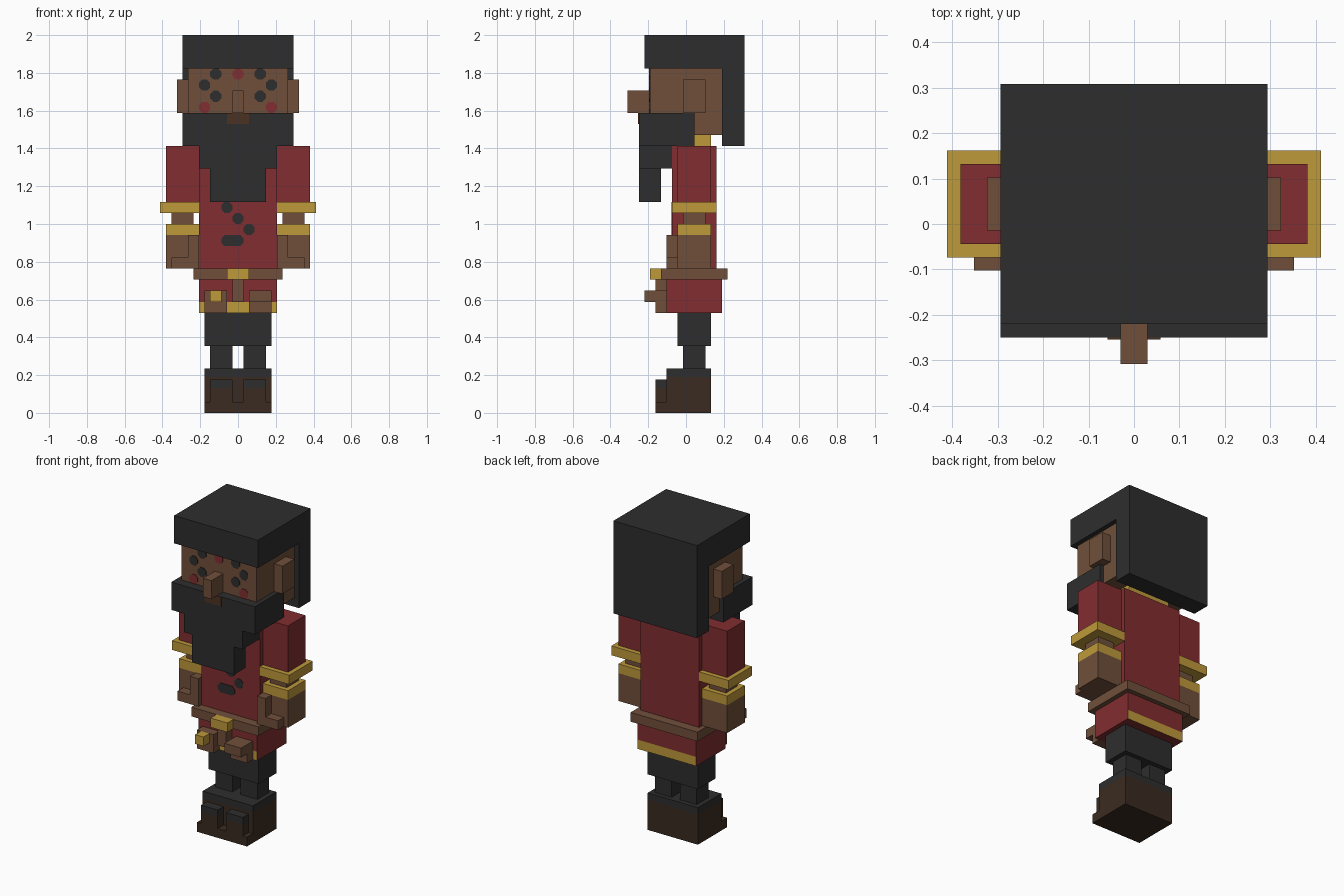
import bpy, bmesh
from mathutils import Vector

default_cube = bpy.data.objects.get("Cube")
if default_cube:
    bpy.data.objects.remove(default_cube, do_unlink=True)

UNIT = 1 / 34  # one grid step; the figure is 68 steps tall


def material(name, red, green, blue):
    mat = bpy.data.materials.new(name)
    mat.use_nodes = True
    colour = (red, green, blue, 1)
    mat.diffuse_color = colour
    for node in mat.node_tree.nodes:
        if node.type == 'BSDF_PRINCIPLED':
            node.inputs["Base Color"].default_value = colour
            node.inputs["Roughness"].default_value = 0.9
    return mat


black = material("charcoal", .027, .027, .027)
red = material("crimson", .22, .026, .029)
brown = material("skin_brown", .16, .078, .043)
gold = material("gold", .52, .32, .043)
leather = material("dark_leather", .043, .024, .015)
lip = material("lip_brown", .07, .032, .016)


def point(x, y, z):
    return Vector((x, y - .5, z)) * UNIT


def finish(name, bm, *mats):
    bmesh.ops.recalc_face_normals(bm, faces=bm.faces)
    mesh = bpy.data.meshes.new(name)
    bm.to_mesh(mesh)
    bm.free()
    for mat in mats:
        mesh.materials.append(mat)
    obj = bpy.data.objects.new(name, mesh)
    bpy.context.collection.objects.link(obj)
    return obj


def box(name, mat, xs, ys, zs):
    """Block spanning the given grid ranges."""
    bm = bmesh.new()
    bmesh.ops.create_cube(bm, size=1)
    low, high = (point(*corner) for corner in zip(xs, ys, zs))
    for v in bm.verts:
        v.co = (low + high) / 2 + v.co * (high - low)
    return finish(name, bm, mat)


def centred(name, mat, half, ys, zs):
    return box(name, mat, (-half, half), ys, zs)


def pair(name, mat, xs, ys, zs):
    box("left_" + name, mat, xs, ys, zs)
    box("right_" + name, mat, (-xs[1], -xs[0]), ys, zs)


def spot(name, mat, x, z, y, half=1):
    """Thin plate with cut corners, lying on a front surface."""
    bm = bmesh.new()
    cut = half - .6
    outline = [(half, -.4), (half, .4), (cut, 1), (-cut, 1),
               (-half, .4), (-half, -.4), (-cut, -1), (cut, -1)]
    face = bm.faces.new([bm.verts.new(point(x + a, y, z + b)) for a, b in outline])
    result = bmesh.ops.extrude_face_region(bm, geom=[face])
    for v in result["geom"]:
        if isinstance(v, bmesh.types.BMVert):
            v.co.y -= .004
    return finish(name, bm, mat)


# Head, hair and beard
centred("head", brown, 9, (-6, 7), (50, 62))
pair("ear", brown, (9, 11), (0, 4), (54, 60))
centred("nose", brown, 1, (-10, -6), (54, 58))
centred("hair_cap", black, 10, (-7, 11), (62, 68))
centred("hair_back", black, 10, (7, 11), (48, 62))
centred("beard_upper", black, 10, (-8, 2), (48, 54))
centred("beard_middle", black, 7, (-8, -2), (44, 48))
centred("beard_tip", black, 5, (-8, -4), (38, 44))
centred("mouth", lip, 2, (-8.15, -8), (52, 54))
centred("neck", gold, 5, (-2, 5), (48, 50))

# Painted face marks
spot("forehead_mark", red, 0, 61, -6)
for side, s in (("left", 1), ("right", -1)):
    spot(side + "_brow_inner", black, s * 4, 61, -6)
    spot(side + "_brow_outer", black, s * 6, 59, -6)
    spot(side + "_eye", black, s * 4, 57, -6)
    spot(side + "_cheek", red, s * 6, 55, -6)

# Torso with painted marks
centred("torso", red, 7, (-2, 6), (26, 48))
for i in range(3):
    spot("chest_mark", black, 2 * i - 2, 37 - 2 * i, -2)
spot("chest_bar", black, -1, 31, -2, half=2)

# Arms
pair("sleeve", red, (7, 13), (-1, 5), (38, 48))
pair("sleeve_cuff", gold, (7, 14), (-2, 6), (36, 38))
pair("forearm", brown, (8, 12), (0, 4), (34, 36))
pair("bracelet", gold, (7, 13), (-1, 5), (32, 34))
pair("hand", brown, (7, 13), (-1, 5), (26, 32))
pair("thumb", brown, (7, 9), (-3, -1), (26, 32))
pair("fingers", brown, (9, 12), (-3, -1), (26, 28))

# Belt and pouches
centred("belt", brown, 8, (-4, 8), (24, 26))
centred("buckle", gold, 2, (-6, -4), (24, 26))
centred("belt_strap", brown, 1, (-5, -3), (20, 24))
pair("pouch", brown, (2, 6), (-5, -3), (18, 22))
box("left_pouch_flap", brown, (2, 6), (-7, -5), (20, 22))
box("right_pouch_clasp", gold, (-5, -3), (-7, -5), (20, 22))

# Skirt; the hem is gold on its front and back only
centred("skirt", red, 7, (-3, 7), (20, 24))
hem = centred("skirt_hem", red, 7, (-3, 7), (18, 20))
hem.data.materials.append(gold)
for poly in hem.data.polygons:
    poly.material_index = int(abs(poly.normal.y) > .5)

# Legs and boots
centred("trousers", black, 6, (-1, 5), (12, 18))
pair("leg", black, (1, 5), (0, 4), (8, 12))
centred("boots", leather, 6, (-3, 5), (0, 6.5))
centred("boot_tops", black, 6, (-3, 5), (6.5, 8))
centred("boot_toe_base", leather, 6, (-5, -3), (0, 2))
pair("boot_toe", leather, (1, 5), (-5, -3), (2, 4.5))
pair("boot_toe_top", black, (1, 5), (-5, -3), (4.5, 6))
